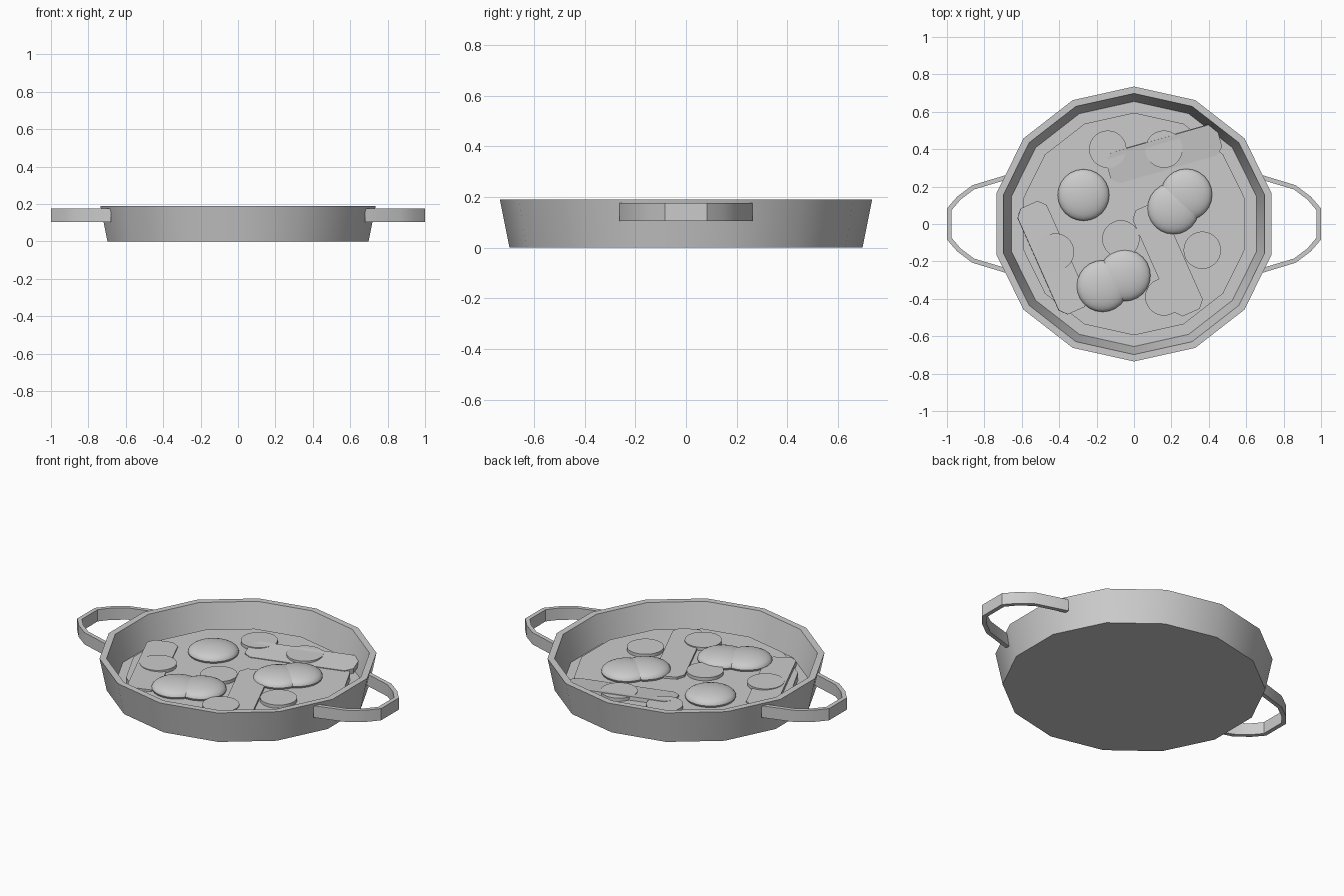
import bpy, bmesh, math
from mathutils import Matrix

cube = bpy.data.objects.get("Cube")
if cube:
    bpy.data.objects.remove(cube, do_unlink=True)

grey = bpy.data.materials.new("plain grey")
grey.use_nodes = True
grey.diffuse_color = (0.6, 0.6, 0.6, 1)
grey.node_tree.nodes["Principled BSDF"].inputs["Base Color"].default_value = (0.6, 0.6, 0.6, 1)


def finish(bm, name, loc=(0, 0, 0), rot=(0, 0, 0)):
    bmesh.ops.recalc_face_normals(bm, faces=bm.faces)
    mesh = bpy.data.meshes.new(name)
    bm.to_mesh(mesh)
    bm.free()
    mesh.materials.append(grey)
    ob = bpy.data.objects.new(name, mesh)
    ob.location, ob.rotation_euler = loc, rot
    bpy.context.collection.objects.link(ob)
    bpy.ops.object.select_all(action='DESELECT')
    ob.select_set(True)
    bpy.context.view_layer.objects.active = ob
    bpy.ops.object.shade_smooth_by_angle(angle=math.radians(35))
    return ob


def turned(name, profile, sides, stretch=1.0, loc=(0, 0, 0)):
    """Revolve (radius, height) points and cap both ends."""
    bm = bmesh.new()
    rings = []
    for r, z in profile:
        angles = [math.pi / 2 + math.tau * i / sides for i in range(sides)]
        rings.append([bm.verts.new((r * stretch * math.cos(a), r * math.sin(a), z)) for a in angles])
    for low, high in zip(rings, rings[1:]):
        for i in range(sides):
            j = (i + 1) % sides
            bm.faces.new((low[i], low[j], high[j], high[i]))
    bm.faces.new(rings[0])
    bm.faces.new(rings[-1])
    return finish(bm, name, loc)


def prism(name, outline, z0, z1, loc=(0, 0, 0), rot=(0, 0, 0)):
    bm = bmesh.new()
    face = bm.faces.new([bm.verts.new((x, y, z0)) for x, y in outline])
    top = bmesh.ops.extrude_face_region(bm, geom=[face])["geom"]
    verts = [v for v in top if isinstance(v, bmesh.types.BMVert)]
    bmesh.ops.translate(bm, verts=verts, vec=(0, 0, z1 - z0))
    return finish(bm, name, loc, rot)


# Fourteen-sided pan and its filling
turned("pan", [(0.697, 0), (0.735, 0.19), (0.698, 0.19), (0.655, 0.03)], 14, 1.027)
turned("filling", [(0.595, 0.025), (0.595, 0.075)], 14, 1.025)

# Loop handles: half outline mirrored front to back, then placed on each side
outer = [(0.68, 0.263), (0.865, 0.207), (0.945, 0.147), (1.0, 0.083)]
inner = [(0.68, 0.237), (0.855, 0.185), (0.928, 0.13), (0.975, 0.074)]
band = outer + [(x, -y) for x, y in reversed(outer)]
band += [(x, -y) for x, y in inner] + list(reversed(inner))
for side, name in ((1, "left_handle"), (-1, "right_handle")):
    prism(name, [(side * x, y) for x, y in band], 0.105, 0.175)

# Chamfered strips lying in the filling
strip = [(-0.31, -0.05), (-0.27, -0.085), (0.27, -0.085), (0.31, -0.05),
         (0.31, 0.05), (0.27, 0.085), (-0.27, 0.085), (-0.31, 0.05)]
strips = [(-0.435, -0.18, -66, -3), (0.18, -0.19, -66, 0), (0.16, 0.375, 16, 6)]
for i, (x, y, turn, roll) in enumerate(strips):
    prism(f"strip_{i + 1}", strip, -0.02, 0.011, (x, y, 0.077),
          (math.radians(roll), 0, math.radians(turn)))

# Round slices
slices = [(-0.14, 0.4), (0.16, 0.4), (-0.42, -0.15), (-0.07, -0.08), (0.365, -0.14), (0.16, -0.39)]
for i, (x, y) in enumerate(slices):
    turned(f"slice_{i + 1}", [(0.1, 0.06), (0.1, 0.094)], 28, loc=(x, y, 0))

# Flattened balls
balls = [(-0.27, 0.155), (0.28, 0.157), (0.21, 0.083), (-0.05, -0.275), (-0.168, -0.332)]
for i, (x, y) in enumerate(balls):
    bm = bmesh.new()
    bmesh.ops.create_uvsphere(bm, u_segments=24, v_segments=14, radius=0.138,
                              matrix=Matrix.Diagonal((1, 1, 0.33, 1)))
    ball = finish(bm, f"ball_{i + 1}", (x, y, 0.086))
    ball.data.shade_smooth()
